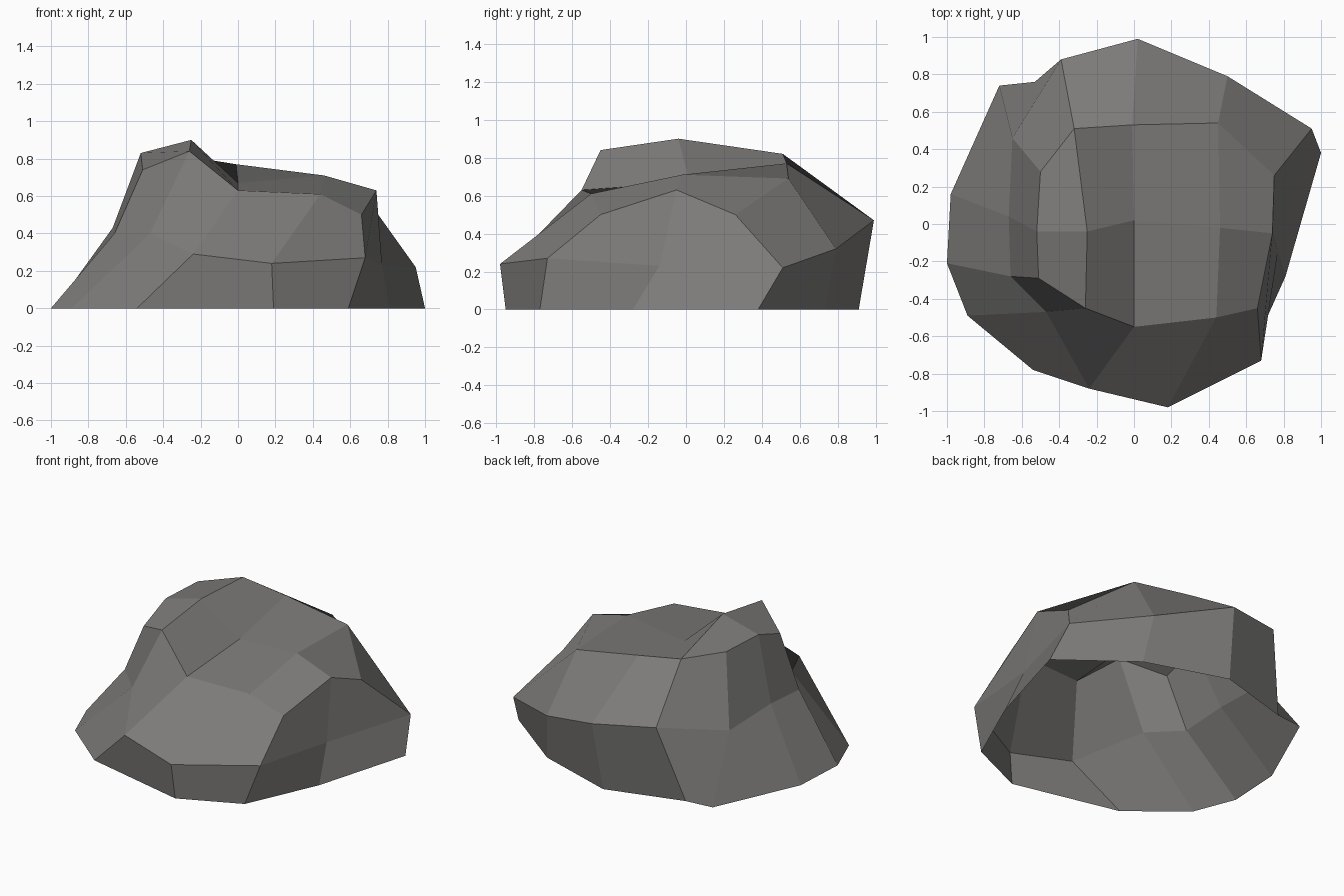
import bpy
import bmesh

default_cube = bpy.data.objects.get("Cube")
if default_cube:
    bpy.data.objects.remove(default_cube, do_unlink=True)


def make_material(name, colour):
    material = bpy.data.materials.new(name)
    material.use_nodes = True
    material.diffuse_color = colour
    shader = material.node_tree.nodes["Principled BSDF"]
    shader.inputs["Base Color"].default_value = colour
    shader.inputs["Roughness"].default_value = 0.9
    return material


def add_points(mesh, points):
    """Add a run of points; points without a height lie on the ground."""
    return [mesh.verts.new((*p, 0) if len(p) == 2 else p) for p in points]


def bridge_rows(mesh, upper, lower, closed=False):
    """Join two equal runs of vertices with quads facing outward."""
    count = len(upper)
    for i in range(count if closed else count - 1):
        j = (i + 1) % count
        mesh.faces.new((upper[i], upper[j], lower[j], lower[i]))


# Crown: three ridges across the top, each running from -x to +x
crown_back = [(-.5, .28, .83), (-.32, .51, .82), (-.01, .53, .77),
              (.45, .54, .69), (.75, .26, .5)]
crown_middle = [(-.52, -.04, .83), (-.25, -.04, .9), (0, .02, .67),
                (.46, -.02, .71), (.74, -.05, .63)]
crown_front = [(-.51, -.29, .74), (-.26, -.45, .84), (0, -.55, .63),
               (.44, -.5, .61), (.66, -.45, .5)]

# Shoulder: the bulging loop halfway down, clockwise from the back corner
shoulder_back = [(-.65, .46, .4), (-.39, .88, .51), (.02, .99, .47),
                 (.5, .79, .32), (.95, .51, .22)]
shoulder_side = [(.77, -.14, .23)]
shoulder_front = [(.68, -.73, .27), (.18, -.98, .24), (-.24, -.88, .29),
                  (-.47, -.47, .4), (-.66, -.28, .4)]
shoulder_far_side = [(-.67, .04, .43)]

# Foot: the open outline on the ground, in the same order
foot_back = [(-.72, .74), (-.53, .76), (-.01, .91), (.54, .73), (1, .38)]
foot_side = [(.81, -.28)]
foot_front = [(.59, -.77), (.19, -.95), (-.54, -.78), (-.89, -.49), (-1, -.21)]
foot_far_side = [(-.98, .16)]

mesh = bmesh.new()
back = add_points(mesh, crown_back)
middle = add_points(mesh, crown_middle)
front = add_points(mesh, crown_front)
rim = back + [middle[-1]] + front[::-1] + [middle[0]]
shoulder = add_points(mesh, shoulder_back + shoulder_side
                      + shoulder_front + shoulder_far_side)
foot = add_points(mesh, foot_back + foot_side + foot_front + foot_far_side)

# Crown faces wind the other way round so that they face up
bridge_rows(mesh, middle[::-1], back[::-1])
bridge_rows(mesh, front[::-1], middle[::-1])
bridge_rows(mesh, rim, shoulder, closed=True)
bridge_rows(mesh, shoulder, foot, closed=True)

# Crown normals must point up
mesh.normal_update()
for face in mesh.faces:
    if all(v in rim or v in middle for v in face.verts) and face.normal.z < 0:
        face.normal_flip()

# Boulder: one faceted, flat-shaded shell
data = bpy.data.meshes.new("boulder")
mesh.to_mesh(data)
mesh.free()
data.materials.append(make_material("stone grey", (.205, .2, .193, 1)))
boulder = bpy.data.objects.new("boulder", data)
bpy.context.collection.objects.link(boulder)
